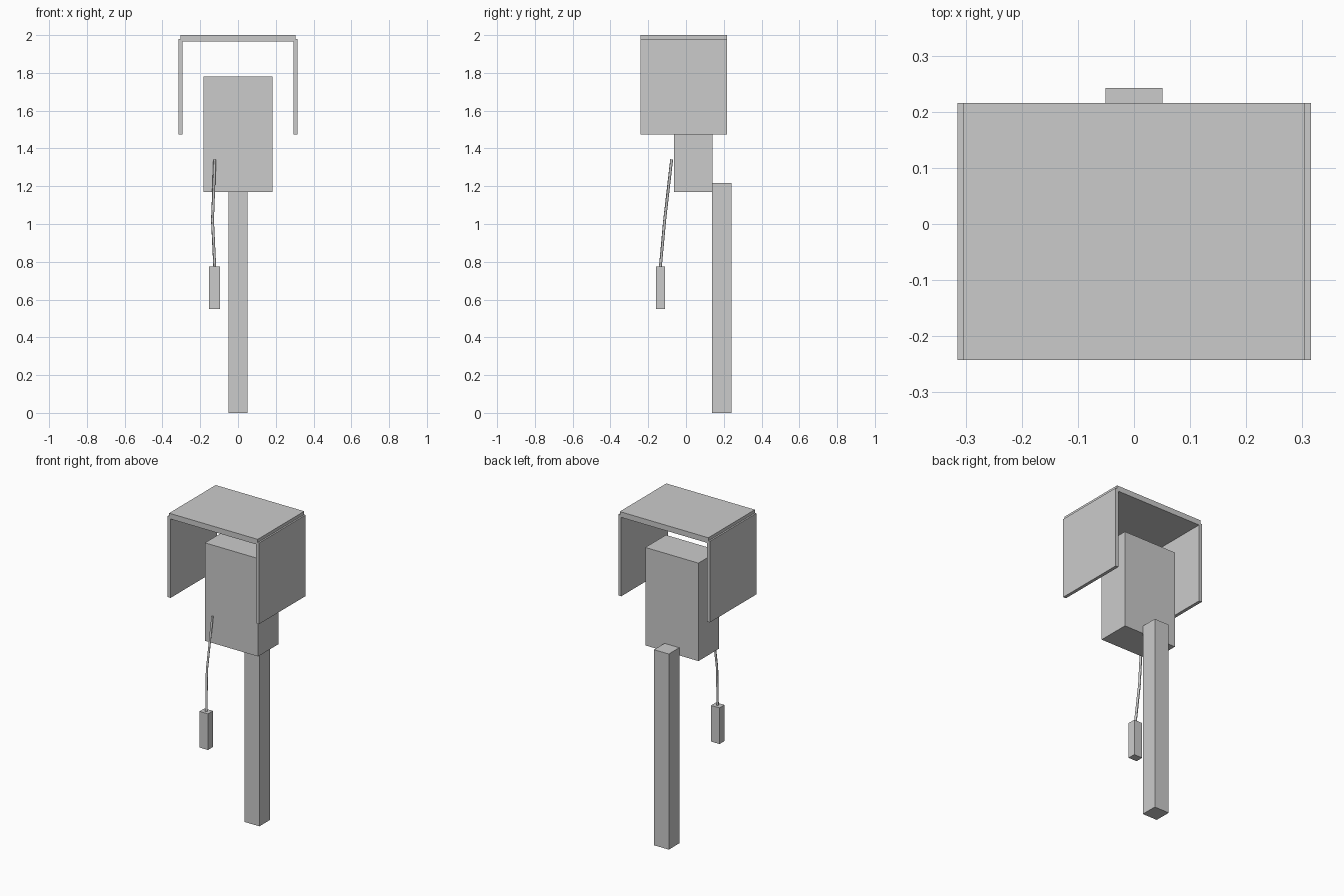
import bpy

if "Cube" in bpy.data.objects:
    bpy.data.objects.remove(bpy.data.objects["Cube"])


def box(name, x, y, z):
    """Axis-aligned box from (min, max) ranges."""
    lo_hi = (x, y, z)
    bpy.ops.mesh.primitive_cube_add(size=1, location=[(a + b) / 2 for a, b in lo_hi])
    ob = bpy.context.object
    ob.name = name
    ob.scale = [b - a for a, b in lo_hi]
    bpy.ops.object.transform_apply(location=False, rotation=False, scale=True)
    return ob


# Post behind the body
box("post", (-0.051, 0.051), (0.138, 0.242), (0, 1.218))

# Main housing
box("housing", (-0.183, 0.183), (-0.064, 0.139), (1.17, 1.78))

# Hood: roof plus two side panels, open front and back
box("hood_roof", (-0.305, 0.305), (-0.242, 0.216), (1.966, 2.0))
for name, s in (("left", -1), ("right", 1)):
    box("hood_side_" + name, sorted((s * 0.295, s * 0.315)), (-0.242, 0.216), (1.475, 1.98))

# Hanging handset
box("handset", (-0.153, -0.095), (-0.16, -0.111), (0.55, 0.775))

# Cord from the housing to the handset
cord_data = bpy.data.curves.new("cord", "CURVE")
cord_data.dimensions = "3D"
cord_data.bevel_depth = 0.008
cord_data.bevel_resolution = 0
cord_data.use_fill_caps = True
path = [(-0.123, -0.076, 1.342), (-0.135, -0.113, 1.02), (-0.123, -0.136, 0.77)]
spline = cord_data.splines.new("POLY")
spline.points.add(len(path) - 1)
for point, co in zip(spline.points, path):
    point.co = (*co, 1)
cord = bpy.data.objects.new("cord", cord_data)
bpy.context.collection.objects.link(cord)
